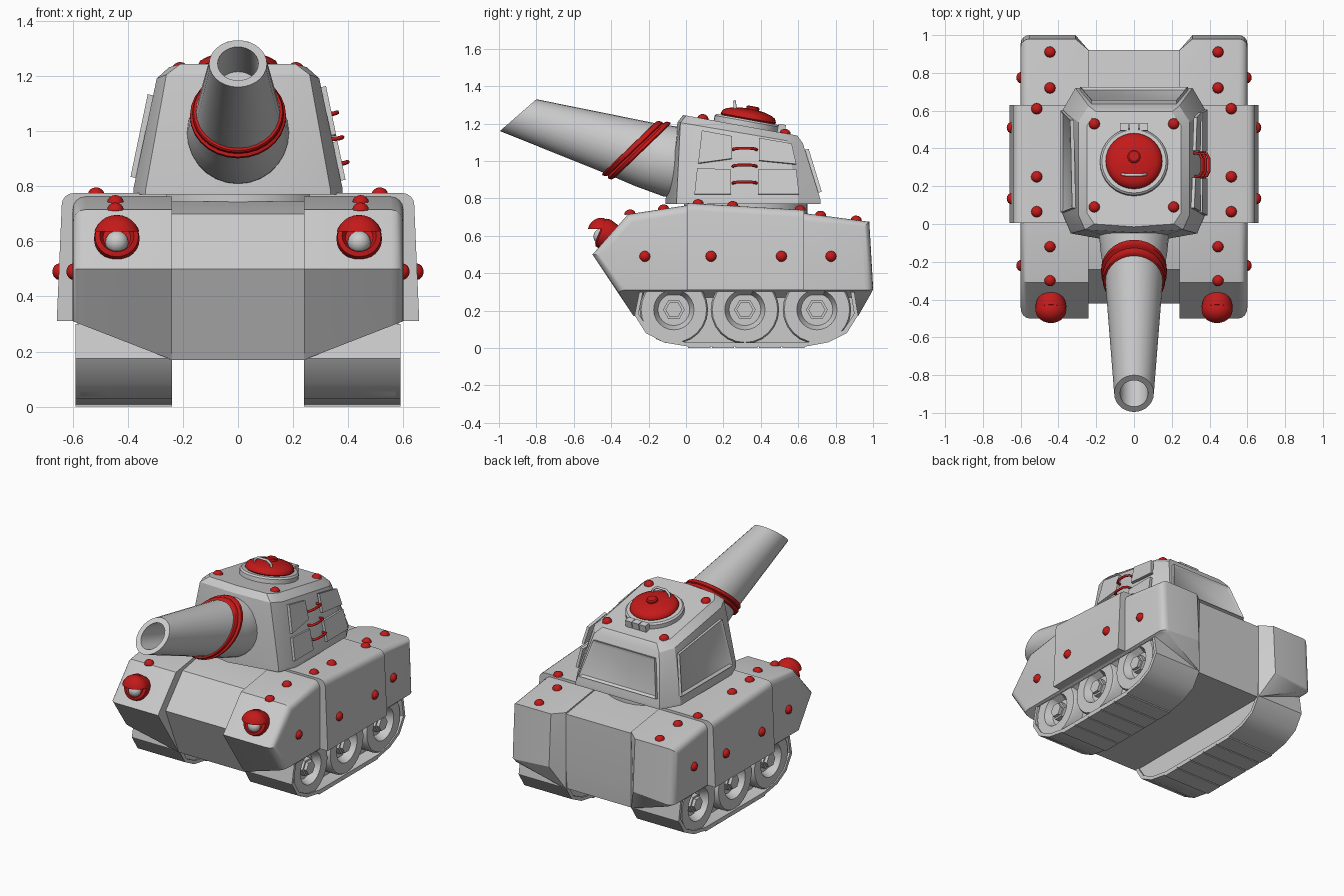
import bpy, bmesh
from math import sin, cos, pi, atan
from mathutils import Vector, Matrix

if "Cube" in bpy.data.objects:
    bpy.data.objects.remove(bpy.data.objects["Cube"])

RED = bpy.data.materials.new("red_paint")
RED.diffuse_color = (0.55, 0.01, 0.01, 1)
RED.use_nodes = True
RED.node_tree.nodes["Principled BSDF"].inputs["Base Color"].default_value = RED.diffuse_color


def finish(name, bm, mat=None, angle=35):
    bmesh.ops.remove_doubles(bm, verts=bm.verts, dist=1e-5)
    bmesh.ops.recalc_face_normals(bm, faces=bm.faces)
    me = bpy.data.meshes.new(name)
    bm.to_mesh(me)
    bm.free()
    ob = bpy.data.objects.new(name, me)
    bpy.context.collection.objects.link(ob)
    if mat:
        me.materials.append(mat)
    bpy.context.view_layer.objects.active = ob
    bpy.ops.object.select_all(action='DESELECT')
    ob.select_set(True)
    bpy.ops.object.shade_smooth_by_angle(angle=angle * pi / 180)
    return ob


def hull(name, pts, bevel=0, pick=None):
    """Convex armour block, optionally rounded along picked edges."""
    bm = bmesh.new()
    for p in pts:
        bm.verts.new(p)
    r = bmesh.ops.convex_hull(bm, input=bm.verts)
    bmesh.ops.delete(bm, geom=[v for v in bm.verts if not v.link_faces], context='VERTS')
    bmesh.ops.dissolve_limit(bm, angle_limit=0.03, verts=bm.verts, edges=bm.edges)
    if bevel:
        es = [e for e in bm.edges if len(e.link_faces) == 2
              and e.calc_face_angle(0) > 0.5 and pick(e.verts[0].co, e.verts[1].co)]
        bmesh.ops.bevel(bm, geom=es, offset=bevel, segments=4, profile=0.5, affect='EDGES')
    return finish(name, bm, None, 25)


def loft(name, rings, mat=None, wrap=False):
    bm = bmesh.new()
    vs = [[bm.verts.new(p) for p in ring] for ring in rings]
    n = len(vs[0])
    pairs = list(zip(vs, vs[1:])) + ([(vs[-1], vs[0])] if wrap else [])
    for a, b in pairs:
        for i in range(n):
            j = (i + 1) % n
            bm.faces.new((a[i], a[j], b[j], b[i]))
    return finish(name, bm, mat)


def lathe(name, prof, loc, axis=(0, 0, 1), n=24, mat=None, scale=(1, 1, 1)):
    m = Matrix.Translation(loc) @ Vector(axis).to_track_quat('Z', 'Y').to_matrix().to_4x4() \
        @ Matrix.Diagonal((*scale, 1))
    return loft(name, [[m @ Vector((r * cos(2 * pi * i / n), r * sin(2 * pi * i / n), h))
                        for i in range(n)] for r, h in prof], mat)


def dome(r, h, k=5):
    return [(r * cos(pi / 2 * i / k), h * sin(pi / 2 * i / k)) for i in range(k + 1)]


def bolt(loc, axis):
    lathe("bolt", dome(0.03, 0.026, 4), loc, axis, 12, RED)


def panel(name, corners, out, thick=0.018, inset=0):
    bm = bmesh.new()
    f = bm.faces.new([bm.verts.new(c) for c in corners])
    f.normal_update()
    if f.normal.dot(Vector(out)) < 0:
        f.normal_flip()
    nrm = f.normal.copy()
    ext = bmesh.ops.extrude_face_region(bm, geom=[f])['geom']
    bmesh.ops.translate(bm, verts=[v for v in ext if isinstance(v, bmesh.types.BMVert)], vec=nrm * thick)
    if inset:
        top = [g for g in ext if isinstance(g, bmesh.types.BMFace)]
        bmesh.ops.inset_individual(bm, faces=top, thickness=inset, depth=-thick * 0.6)
    return finish(name, bm)


def tube(name, pts, r, mat=None):
    cu = bpy.data.curves.new(name, 'CURVE')
    cu.dimensions = '3D'
    cu.bevel_depth, cu.bevel_resolution, cu.use_fill_caps = r, 2, True
    sp = cu.splines.new('POLY')
    sp.points.add(len(pts) - 1)
    for p, q in zip(sp.points, pts):
        p.co = (*q, 1)
    if mat:
        cu.materials.append(mat)
    bpy.context.collection.objects.link(bpy.data.objects.new(name, cu))


# central hull
prof = [(-.42, .5), (-.28, .17), (.91, .17), (.92, .31), (.92, .67), (.6, .715), (0, .745), (-.24, .70)]
hull("central_hull", [(x, y, z) for x in (-.25, .25) for y, z in prof])

for s in (1, -1):
    # fender pods with sloped underside
    top = [(-.5, .5), (-.31, .715), (0, .762), (.6, .725)]
    pts = [(s * x, y, z) for x in (.24, .6) for y, z in top]
    pts += [(s * .24, -.28, .17), (s * .6, -.37, .31), (s * .24, .92, .17), (s * .6, 1.0, .31)]
    pts += [(s * .24, .92, .68), (s * .31, .98, .675), (s * .31, 1.0, .33), (s * .6, .98, .675)]
    hull("fender", pts, .045, lambda a, b: min(abs(a.x), abs(b.x)) > .5 and max(a.z, b.z) > .4)
    # wide middle armour plate
    mid = [(s * x, y, z) for y, zt in ((.005, .775), (.63, .738))
           for x, z in ((.26, .5), (.26, zt), (.638, zt), (.658, .31), (.5, .31))]
    hull("side_armour", mid, .04, lambda a, b: min(abs(a.x), abs(b.x)) > .6 and min(a.z, b.z) > .6)
    # bolts
    for y, z in ((.61, .737), (.25, .76), (.065, .77)):
        bolt((s * .515, y, z), (0, .06, 1))
    for y, z in ((.91, .682), (.72, .708), (-.12, .742), (-.30, .715)):
        bolt((s * .445, y, z), (0, .1 if y > 0 else -.15, 1))
    for x, y in ((.597, -.22), (.648, .134), (.648, .51), (.597, .775)):
        bolt((s * x, y, .49), (s, 0, 0))

    # track band
    loop = [(-.25, .30), (-.275, .175), (-.215, .08), (-.12, .03), (.01, .008), (.64, .008),
            (.76, .03), (.86, .08), (.92, .175), (.90, .30)]
    inner = [(.32 + (y - .32) * .965, .3 + (z - .3) * .93) for y, z in loop]
    loft("track_band", [[(s * x, y, z) for y, z in l] for x, l in
                        ((.24, loop), (.59, loop), (.59, inner), (.24, inner))], wrap=True)
    hull("track_core", [(s * x, y, z) for x in (.25, .5) for y, z in inner])
    for i in range(5):
        y = .012 + i * .126
        hull("track_plate", [(s * x, y + dy, z) for x in (.24, .59) for dy in (0, .118) for z in (0, .012)])
    # road wheels
    for y in (-.065, .315, .70):
        lathe("road_wheel", [(.183, -.12), (.183, -.012), (.175, 0), (.108, 0), (.085, -.05), (0, -.05)],
              (s * .582, y, .205), (s, 0, 0), 24)
        lathe("wheel_hub", [(.058, -.05), (.058, -.02), (.045, -.02), (.045, 0), (0, 0)],
              (s * .582, y, .205), (s, 0, 0), 6)

    # headlight: cup, brow and lens
    c = Vector((s * .44, -.455, .61))
    lathe("headlight_cup", [(.07, -.05)] + [(.083, 0), (.079, .022), (.062, .03), (.05, .01), (0, .01)],
          c + Vector((0, .02, 0)), (0, -.9, .35), 24, RED)
    bm = bmesh.new()
    bmesh.ops.create_uvsphere(bm, u_segments=24, v_segments=14, radius=.086)
    bmesh.ops.scale(bm, verts=bm.verts, vec=(1, .85, 1))
    cut = bmesh.ops.bisect_plane(bm, geom=bm.verts[:] + bm.edges[:] + bm.faces[:],
                                 plane_co=(0, 0, .025), plane_no=(0, 0, 1), clear_inner=True)
    bmesh.ops.holes_fill(bm, edges=[e for e in bm.edges if e.is_boundary])
    bmesh.ops.translate(bm, verts=bm.verts, vec=c)
    finish("headlight_brow", bm, RED)
    lathe("headlight_lens", dome(.042, .04), c + Vector((0, .0, -.013)), (0, -1, .2), 16)

# turret ring and body
lathe("turret_ring", [(.33, -.05), (.33, .06), (0, .06)], (0, .32, .725), n=32)
base = [(.2, -.075), (.335, -.05), (.38, .06), (.38, .60), (.31, .72)]
lower = [(x * s, y, z) for s in (1, -1) for x, y in base + [(0, -.11)] for z in (.77, .79)]
shoulder = [(x * s, y, 1.2 - .17 * y) for s in (1, -1)
            for x, y in ((0, -.045), (.26, -.03), (.295, .05), (.295, .54), (.24, .625))]
roof = [(x * s, y, 1.243 - .18 * y) for s in (1, -1)
        for x, y in ((0, -.015), (.21, 0), (.25, .06), (.25, .52), (.2, .595))]
hull("turret", lower + shoulder + roof)
for x in (-.21, .21):
    for y in (.09, .53):
        bolt((x, y, 1.241 - .18 * y), (0, .18, 1))


# turret side, rear panels and rungs
def side(y, z, s=1):
    return (s * (.381 - .208 * (z - .78)), y, z)


for quad in (((.085, 1.16), (.245, 1.13), (.245, 1.01), (.065, .985)), ((.39, 1.12), (.565, 1.09), (.59, .98), (.39, 1.0)),
             ((.06, .96), (.24, .95), (.24, .82), (.045, .82)), ((.385, .95), (.59, .95), (.605, .82), (.385, .82))):
    panel("stowage_panel", [side(*q) for q in quad], (1, 0, 0))
panel("left_panel", [side(y, z, -1) for y, z in ((.06, .83), (.60, .83), (.55, 1.08), (.085, 1.13))],
      (-1, 0, 0), .02, .025)
panel("rear_panel", [(x, .722 - .306 * (z - .78), z) for x, z in ((-.285, .83), (.285, .83), (.225, 1.06), (-.225, 1.06))],
      (0, 1, 0), .02, .025)
for z in (1.06, .97, .88):
    x = side(0, z)[0]
    tube("ladder_rung", [(x - .01, .25, z), (x + .025, .255, z + .004), (x + .037, .28, z + .008),
                         (x + .037, .345, z + .008), (x + .025, .372, z + .004), (x - .01, .377, z)], .008, RED)

# roof hatch
tilt = Vector((0, .18, 1)).normalized()
hc = Vector((0, .325, 1.184))
lathe("hatch_ring", [(.18, -.02), (.18, .028), (.17, .038), (0, .038)], hc, tilt, 32)
lathe("hatch_dome", [(.135, .03), (.15, .045)] + [(r, h + .055) for r, h in dome(.147, .042)], hc, tilt, 32, RED)
lathe("hatch_knob", [(.035, .08), (.035, .104), (.027, .11), (0, .11)], hc + Vector((0, .015, 0)), tilt, 16, RED)
M = Matrix.Translation(hc) @ Matrix.Rotation(-atan(.18), 4, 'X')
tube("hatch_handle", [M @ Vector(p) for p in ((-.065, -.075, .07), (-.06, -.082, .10), (-.035, -.088, .12),
                                              (.035, -.088, .12), (.06, -.082, .10), (.065, -.075, .07))], .008)
for x0, x1 in ((-.075, -.028), (-.024, .024), (.028, .075)):
    hull("hatch_hinge", [M @ Vector((x, y, z)) for x in (x0, x1) for y in (.165, .205) for z in (-.01, .045)])


# slanted gun barrel, lofted from ellipses (y, z, half_y, half_z, half_x)
def ell(y, z, hy, hz, rx, n=28):
    return [(rx * cos(2 * pi * i / n), y + hy * sin(2 * pi * i / n), z + hz * sin(2 * pi * i / n)) for i in range(n)]


loft("gun_barrel", [ell(*e) for e in (
    (.06, .98, .04, .18, .18), (-.06, .995, .06, .185, .185), (-.16, 1.025, .11, .16, .175),
    (-.27, 1.06, .14, .135, .155), (-.8975, 1.245, .0975, .085, .105),
    (-.8975, 1.245, .07, .061, .074), (-.60, 1.155, .07, .061, .074), (-.60, 1.155, .001, .001, .001))])
loft("barrel_collar", [ell(-.265 + t, 1.06 - .28 * t, .142 * k, .137 * k, .157 * k) for t, k in (
    (-.04, .95), (-.038, 1.03), (-.03, 1.06), (-.012, 1.06), (-.006, 1.02), (0, 1.07),
    (.006, 1.11), (.024, 1.11), (.03, 1.06), (.032, .95))], RED)
